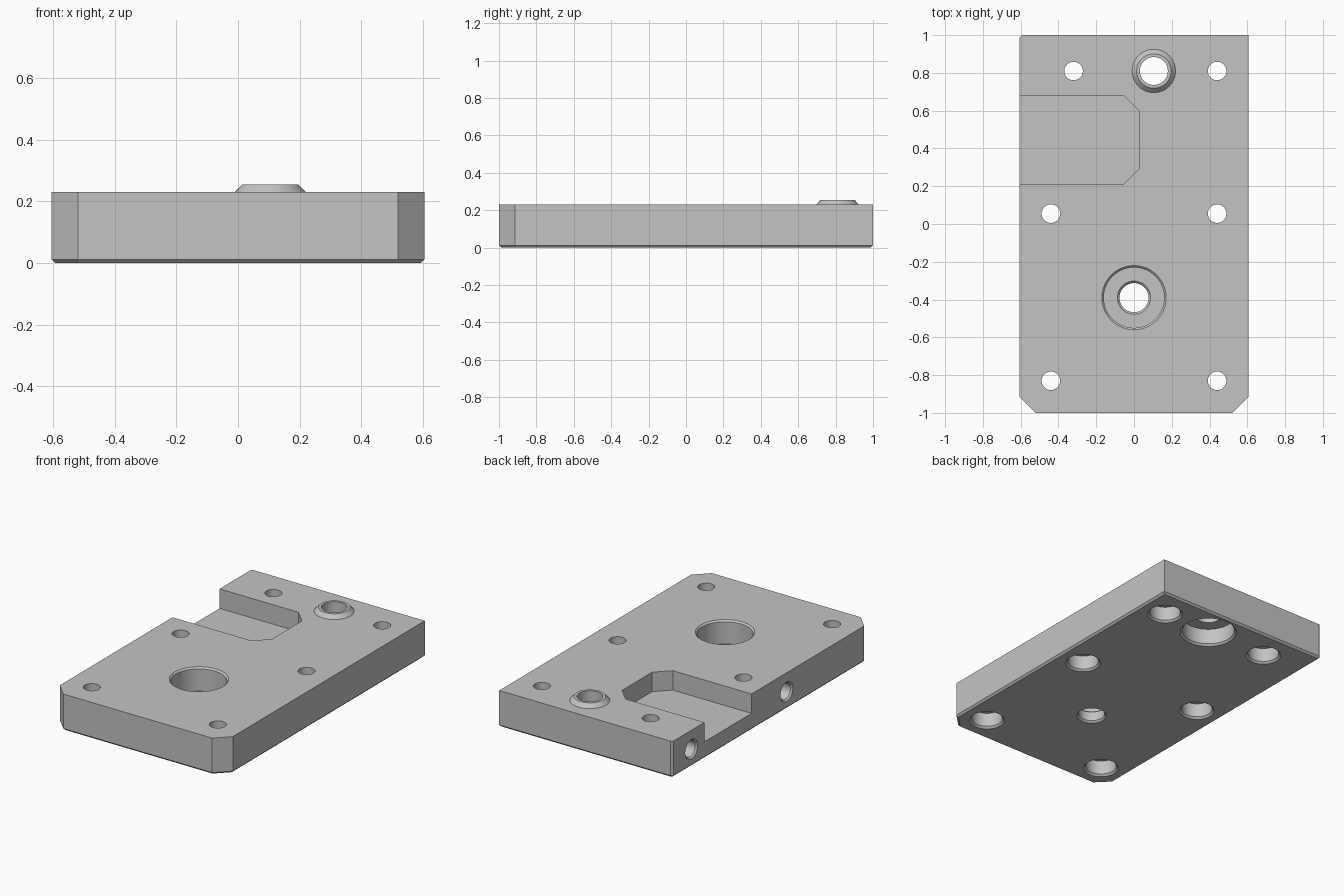
import bpy, bmesh, math
from mathutils import Matrix, Vector

if "Cube" in bpy.data.objects:
    bpy.data.objects.remove(bpy.data.objects["Cube"], do_unlink=True)

SEGMENTS = 48
TOP = 0.23      # height of the plate's upper face

metal = bpy.data.materials.new("machined_grey")
metal.use_nodes = True
grey = (0.55, 0.55, 0.55, 1)
metal.diffuse_color = grey
metal.node_tree.nodes["Principled BSDF"].inputs["Base Color"].default_value = grey


def finish(name, bm):
    bmesh.ops.recalc_face_normals(bm, faces=bm.faces)
    mesh = bpy.data.meshes.new(name)
    bm.to_mesh(mesh)
    bm.free()
    mesh.materials.append(metal)
    obj = bpy.data.objects.new(name, mesh)
    bpy.context.collection.objects.link(obj)
    return obj


def prism(name, outline, z0, z1, bevel=0):
    """Extrude a flat outline, optionally chamfering its lower rim."""
    bm = bmesh.new()
    base = bm.faces.new([bm.verts.new((x, y, z0)) for x, y in outline])
    grown = bmesh.ops.extrude_face_region(bm, geom=[base], use_keep_orig=True)
    top = [g for g in grown["geom"] if isinstance(g, bmesh.types.BMVert)]
    bmesh.ops.translate(bm, verts=top, vec=(0, 0, z1 - z0))
    bmesh.ops.recalc_face_normals(bm, faces=bm.faces)
    if bevel:
        rim = [e for e in bm.edges if all(v.co.z < z0 + 1e-4 for v in e.verts)]
        bmesh.ops.bevel(bm, geom=rim, offset=bevel, segments=1,
                        affect='EDGES', clamp_overlap=True)
    return finish(name, bm)


def turned(name, profile, place):
    """Closed solid of revolution from (radius, height) points."""
    bm = bmesh.new()
    rings = []
    for r, h in profile:
        rings.append([bm.verts.new((r * math.cos(a), r * math.sin(a), h))
                      for a in (math.tau * i / SEGMENTS for i in range(SEGMENTS))])
    for low, high in zip(rings, rings[1:]):
        for i in range(SEGMENTS):
            j = (i + 1) % SEGMENTS
            bm.faces.new((low[i], low[j], high[j], high[i]))
    bm.faces.new(rings[0][::-1])
    bm.faces.new(rings[-1])
    bm.transform(place)
    return finish(name, bm)


def at(x, y, z=0):
    return Matrix.Translation(Vector((x, y, z)))


# Plate with two large front chamfers and one tiny back chamfer
W, C, S = 0.605, 0.085, 0.012
plate = prism("base_plate", [
    (-W + C, -1), (W - C, -1), (W, -1 + C), (W, 1),
    (-W + S, 1), (-W, 1 - S), (-W, -1 + C)], 0, TOP, bevel=0.012)

# Conical spigot rising from the upper face
spigot = turned("spigot", [(0.115, TOP - 0.05), (0.115, TOP), (0.091, 0.255)],
                at(0.105, 0.81))

cutters = []

# Side pocket with clipped inner corners
X, Y0, Y1 = 0.03, 0.21, 0.68
cutters.append(prism("pocket_cutter", [
    (-0.8, Y0), (X - C, Y0), (X, Y0 + C),
    (X, Y1 - C), (X - C, Y1), (-0.8, Y1)], 0.107, 0.4))

# Mounting holes, counterbored from below
mount = [(0.103, -0.02), (0.103, 0), (0.091, 0.012),
         (0.091, 0.1), (0.049, 0.1), (0.049, 0.4)]
for x, y in [(-0.32, 0.81), (0.44, 0.81), (-0.44, 0.055),
             (0.44, 0.055), (-0.44, -0.83), (0.44, -0.83)]:
    cutters.append(turned("mount_cutter", mount, at(x, y)))

# Spigot bore with a wide counterbore below
cutters.append(turned("spigot_cutter", [
    (0.166, -0.02), (0.166, 0), (0.154, 0.012),
    (0.154, 0.11), (0.074, 0.11), (0.074, 0.4)], at(0.105, 0.81)))

# Large stepped bore sunk from above
cutters.append(turned("centre_cutter", [
    (0.088, -0.02), (0.088, 0), (0.077, 0.011), (0.077, 0.069), (0.088, 0.08),
    (0.16, 0.08), (0.16, TOP - 0.01), (0.17, TOP), (0.17, 0.4)], at(0, -0.39)))

# Blind holes entering the pocket side
for y in (0.81, -0.14):
    cutters.append(turned("side_hole_cutter", [
        (0.062, -0.02), (0.062, 0), (0.052, 0.01), (0.052, 0.15)],
        at(-W, y, 0.11) @ Matrix.Rotation(math.pi / 2, 4, 'Y')))

# Join the spigot, make every cut, then bake the result
for tool in [spigot] + cutters:
    mod = plate.modifiers.new(tool.name, 'BOOLEAN')
    mod.operation = 'UNION' if tool is spigot else 'DIFFERENCE'
    mod.solver = 'EXACT'
    mod.object = tool
    tool.hide_render = True
bpy.context.view_layer.update()
baked = bpy.data.meshes.new_from_object(
    plate.evaluated_get(bpy.context.evaluated_depsgraph_get()))
plate.modifiers.clear()
plate.data = baked
for tool in [spigot] + cutters:
    bpy.data.objects.remove(tool, do_unlink=True)
baked.materials.clear()
baked.materials.append(metal)
for face in baked.polygons:
    face.material_index = 0

# Smooth the round walls, keep machined edges crisp
bpy.ops.object.select_all(action='DESELECT')
plate.select_set(True)
bpy.context.view_layer.objects.active = plate
bpy.ops.object.shade_smooth_by_angle(angle=math.radians(30))
